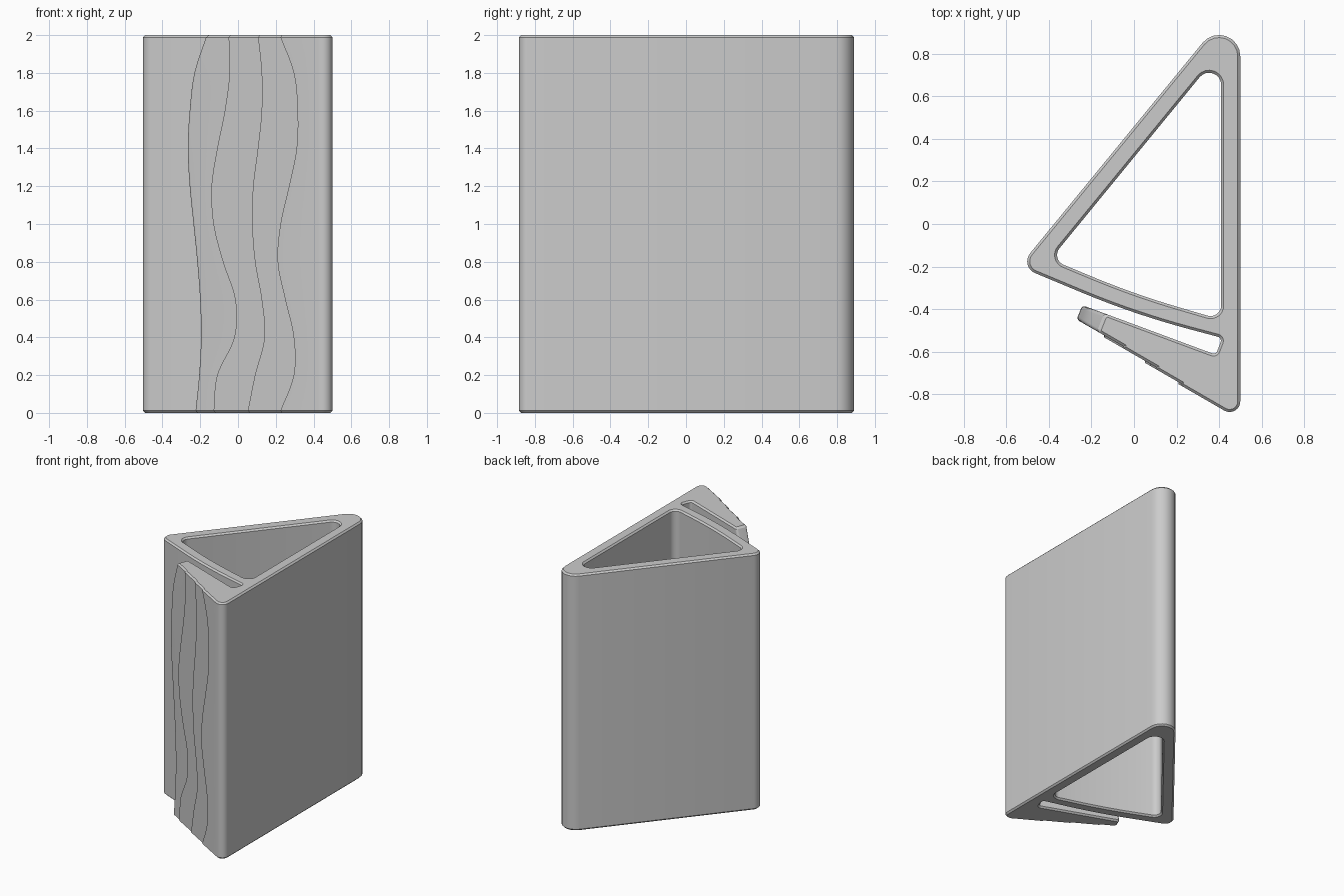
import bpy, bmesh, math
from mathutils import Vector

cube = bpy.data.objects.get("Cube")
if cube:
    bpy.data.objects.remove(cube, do_unlink=True)

HEIGHT, CHAMFER, ROWS = 2.0, 0.012, 64

# wavy edges of the flap layers: x at evenly spaced heights
TIP = [-.23, -.21, -.20, -.205, -.22, -.24, -.26, -.27, -.26, -.235, -.17]
LAYERS = [
    [-.13, -.11, -.02, -.015, -.08, -.13, -.14, -.11, -.07, -.045, -.05],
    [.05, .09, .14, .125, .09, .075, .08, .105, .125, .125, .105],
    [.22, .295, .295, .25, .21, .225, .27, .31, .315, .295, .22],
]


def wave(values, z):
    """Smooth curve through evenly spaced values."""
    t = z / HEIGHT * (len(values) - 1)
    i = min(int(t), len(values) - 2)
    t -= i
    b, c = values[i], values[i + 1]
    a = values[i - 1] if i else 2 * b - c
    d = values[i + 2] if i + 2 < len(values) else 2 * c - b
    return b + t * ((c - a) + t * ((2 * a - 5 * b + 4 * c - d)
                                   + t * (3 * (b - c) + d - a))) / 2


def rounded(corners, steps=8):
    """Closed outline from (x, y, radius) corners."""
    out = []
    for i, (x, y, r) in enumerate(corners):
        p = Vector((x, y))
        if not r:
            out.append(p)
            continue
        u = (Vector(corners[i - 1][:2]) - p).normalized()
        v = (Vector(corners[(i + 1) % len(corners)][:2]) - p).normalized()
        half = u.angle(v) / 2
        center = p + (u + v).normalized() * (r / math.sin(half))
        reach = r / math.tan(half)
        a, b = p + u * reach - center, p + v * reach - center
        sweep = math.pi - 2 * half
        for k in range(steps + 1):
            t = sweep * k / steps
            out.append(center + (a * math.sin(sweep - t) + b * math.sin(t)) / math.sin(sweep))
    return out


def offset(loop, amount):
    """Move an outline sideways, positive to its left."""
    out = []
    for i, p in enumerate(loop):
        d1 = (p - loop[i - 1]).normalized()
        d2 = (loop[(i + 1) % len(loop)] - p).normalized()
        n1, n2 = Vector((-d1.y, d1.x)), Vector((-d2.y, d2.x))
        out.append(p + (n1 + n2) * (amount / max(1 + n1.dot(n2), 0.5)))
    return out


def flap_face(x, level):
    return -.6325 - .577 * x + .0092 * (3 - level)


def outer_outline(z):
    # body, slot and flap in one counter-clockwise outline
    tx = wave(TIP, z)
    ty = flap_face(tx, 0)
    t = (-.4714 - .367 * tx - ty) / .086
    pts = [(.5, 1.069, .1), (-.54, -.2, .06), (0, -.425, 4),
           (.415, -.536, .02), (.385, -.615, .02),
           (tx + .03 * t, ty + .075 * t, .018), (tx, ty, .018)]
    for level, values in enumerate(LAYERS):
        s = wave(values, z)
        pts += [(s, flap_face(s, level), 0), (s, flap_face(s, level + 1), 0)]
    return rounded(pts + [(.5, -.921, .05)])


def inner_outline(z):
    return rounded([(.41, .814, .057), (-.393, -.166, .05), (0, -.33, 4), (.41, -.45, .05)])


def skin(bm, outline, sign):
    """Loft an outline over the height; returns its rim edges."""
    inner = [CHAMFER + (HEIGHT - 2 * CHAMFER) * i / ROWS for i in range(ROWS + 1)]
    rows = []
    for z in [0] + inner + [HEIGHT]:
        loop = outline(z)
        if z in (0, HEIGHT):
            loop = offset(loop, sign * CHAMFER)
        rows.append([bm.verts.new((p.x, p.y, z)) for p in loop])
    n = len(rows[0])
    for low, high in zip(rows, rows[1:]):
        for i in range(n):
            j = (i + 1) % n
            bm.faces.new((low[i], low[j], high[j], high[i]))
    return [[bm.edges.get((r[i - 1], r[i])) for i in range(n)] for r in (rows[0], rows[-1])]


bm = bmesh.new()
outer_rims = skin(bm, outer_outline, 1)
inner_rims = skin(bm, inner_outline, -1)
# flat end faces between the outer and inner rims
for a, b, up in zip(outer_rims, inner_rims, (-1, 1)):
    bmesh.ops.triangle_fill(bm, use_beauty=True, edges=a + b, normal=(0, 0, up))
bmesh.ops.recalc_face_normals(bm, faces=bm.faces)

mesh = bpy.data.meshes.new("triangular_holder")
bm.to_mesh(mesh)
bm.free()
holder = bpy.data.objects.new("triangular_holder", mesh)
bpy.context.collection.objects.link(holder)

grey = bpy.data.materials.new("plain_grey")
grey.use_nodes = True
colour = (.6, .6, .6, 1)
grey.diffuse_color = colour
grey.node_tree.nodes["Principled BSDF"].inputs["Base Color"].default_value = colour
mesh.materials.append(grey)

bpy.ops.object.select_all(action='DESELECT')
holder.select_set(True)
bpy.context.view_layer.objects.active = holder
bpy.ops.object.shade_smooth_by_angle(angle=math.radians(30))
